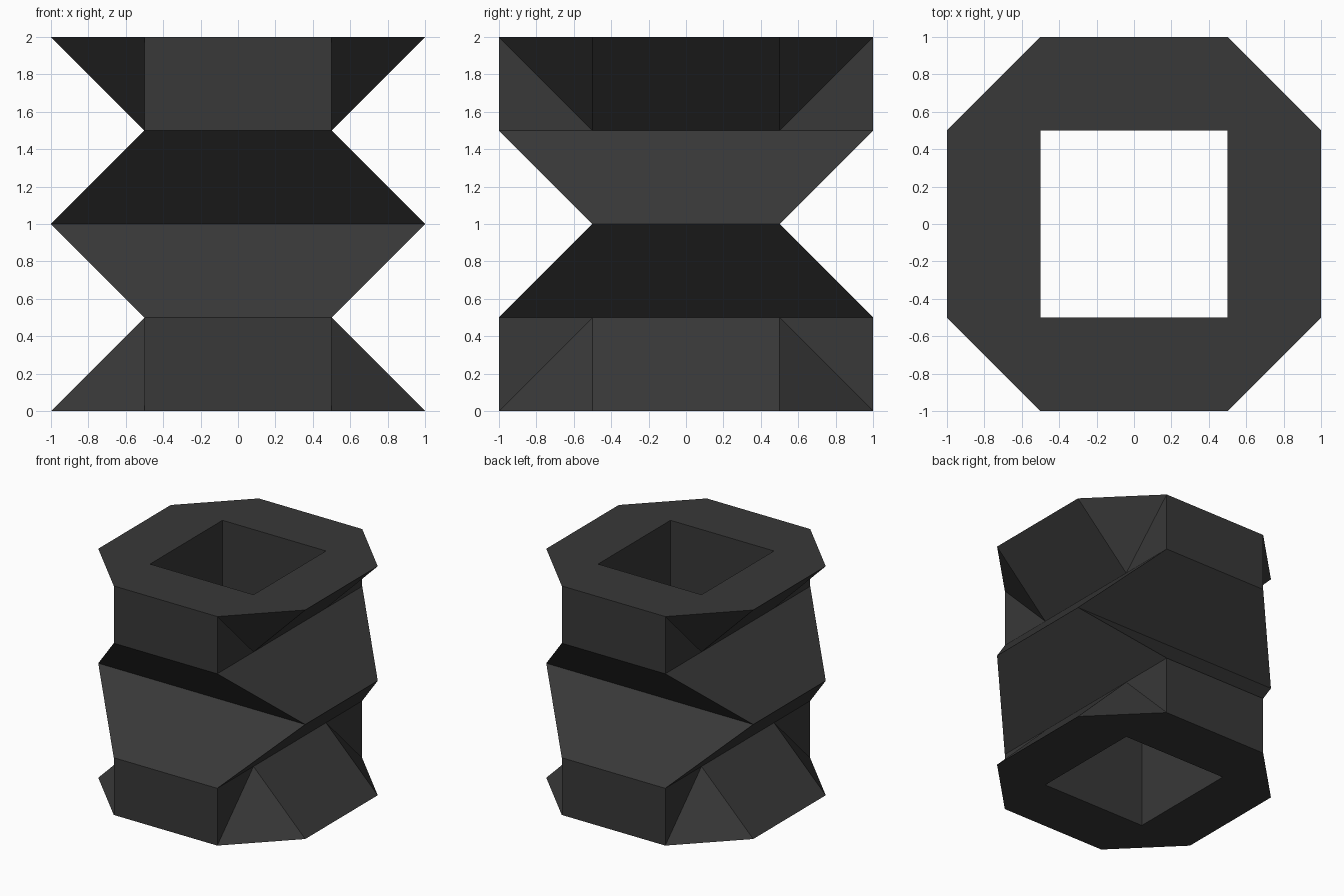
import bpy

if "Cube" in bpy.data.objects:
    bpy.data.objects.remove(bpy.data.objects["Cube"])

# Corner points of one eighth of the model (x > 0, y > 0, lower half), relative to mid height
P = {
    # base ring: octagon outside, square inside
    "a0": (0, 1, -1), "a1": (.5, 1, -1), "b": (1, .5, -1), "c": (1, 0, -1),
    "h0": (0, .5, -1), "h1": (.5, .5, -1), "h2": (.5, 0, -1),
    # neck, narrow in x
    "d0": (0, 1, -.5), "d1": (.5, 1, -.5), "e": (.5, .5, -.5), "e2": (.5, 0, -.5),
    # waist, narrow in y
    "f0": (0, .5, 0), "f1": (1, .5, 0), "f2": (1, 0, 0),
    "g1": (.5, .5, 0), "g2": (.5, 0, 0),
}

# Near-black finish for all parts
dark = bpy.data.materials.new("dark_finish")
dark.diffuse_color = (.04, .04, .04, 1)
dark.use_nodes = True
dark.node_tree.nodes["Principled BSDF"].inputs["Base Color"].default_value = dark.diffuse_color


def mirrored_part(name, faces):
    """Build one eighth from named corners and mirror it on all three axes."""
    faces = [f.split() for f in faces]
    keys = sorted({k for f in faces for k in f})
    mesh = bpy.data.meshes.new(name)
    mesh.from_pydata([P[k] for k in keys], [],
                     [[keys.index(k) for k in f] for f in faces])
    mesh.materials.append(dark)
    obj = bpy.data.objects.new(name, mesh)
    obj.location.z = 1
    bpy.context.collection.objects.link(obj)
    mod = obj.modifiers.new("mirror", "MIRROR")
    mod.use_axis = (True, True, True)
    mod.merge_threshold = 0.0001
    return obj


# Faceted outside with alternating folds, and flat end rims
mirrored_part("folded_column", [
    "a0 a1 h1 h0", "h1 a1 b", "h1 b c h2",   # end rim
    "a0 d0 d1 a1",                           # upright front panel
    "a1 e b", "a1 d1 e",                     # corner notch
    "b e e2 c",                              # sloping side panel
    "d0 f0 f1 d1", "d1 f1 f2 e2 e",          # waist folds
])

# Straight square hole through the middle
mirrored_part("square_bore", ["h0 h1 g1 f0", "h1 h2 g2 g1"])
